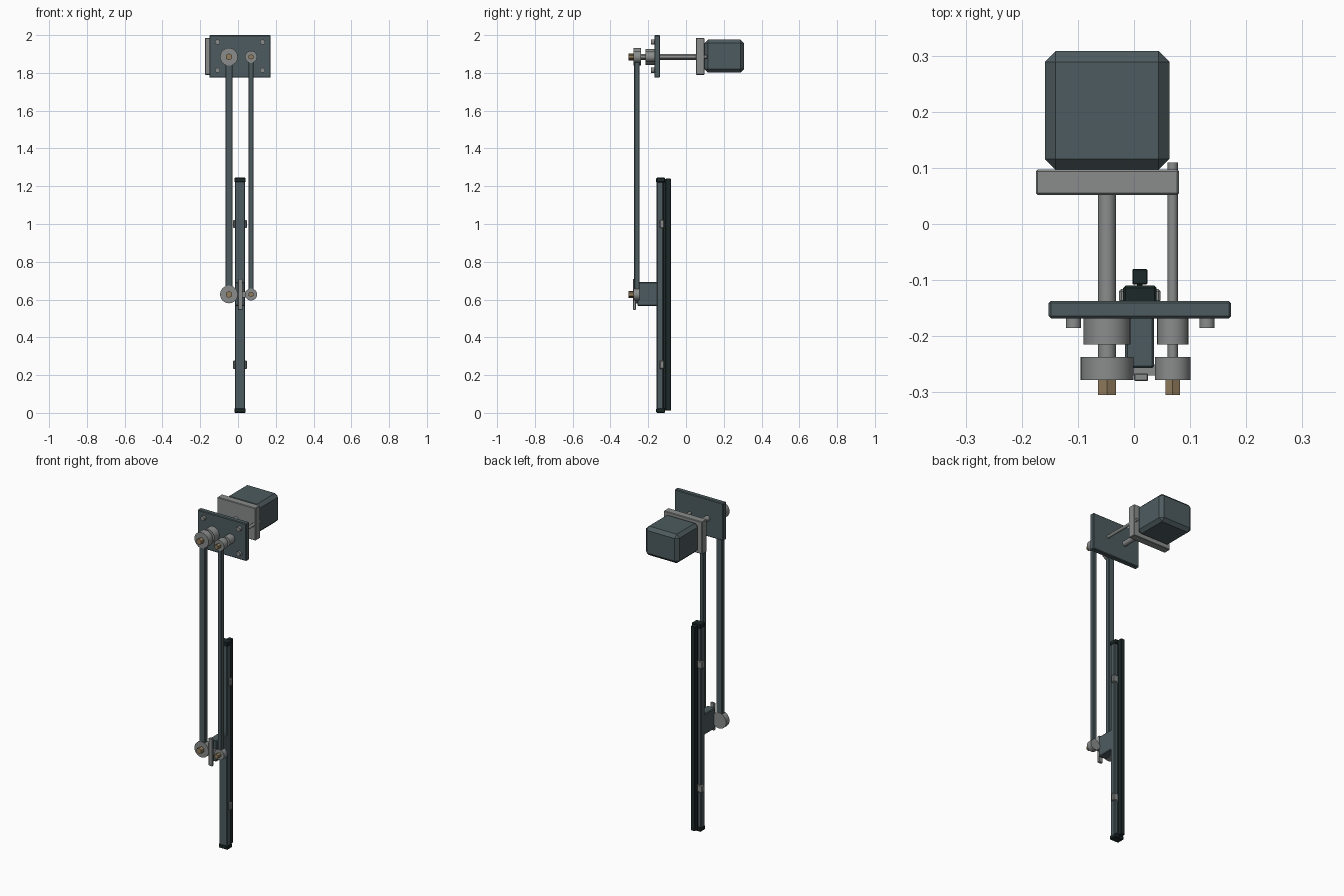
import bpy, math
from mathutils import Matrix

if "Cube" in bpy.data.objects:
    bpy.data.objects.remove(bpy.data.objects["Cube"])


def material(name, rgb):
    m = bpy.data.materials.new(name)
    m.diffuse_color = (*rgb, 1)
    m.use_nodes = True
    m.node_tree.nodes["Principled BSDF"].inputs["Base Color"].default_value = m.diffuse_color
    return m


SLATE = material("slate", (0.075, 0.105, 0.115))
DARK = material("black rubber", (0.012, 0.022, 0.022))
STEEL = material("steel", (0.25, 0.265, 0.26))
BRASS = material("brass", (0.28, 0.20, 0.11))


def finish(ob, name, mat, bevel=0.0):
    ob.name = name
    ob.data.materials.append(mat)
    if bevel:
        b = ob.modifiers.new("bevel", 'BEVEL')
        b.width, b.segments = bevel, 1
    return ob


def box(name, x, y, z, mat, bevel=0.0):
    """Box from (min, max) ranges on each axis."""
    bpy.ops.mesh.primitive_cube_add(size=1)
    ob = bpy.context.object
    r = (x, y, z)
    size = Matrix.Diagonal([b - a for a, b in r]).to_4x4()
    ob.data.transform(Matrix.Translation([(a + b) / 2 for a, b in r]) @ size)
    return finish(ob, name, mat, bevel)


def rod(name, x, z, r, y, mat, sides=24):
    """Cylinder along y."""
    bpy.ops.mesh.primitive_cylinder_add(vertices=sides, radius=r, depth=y[1] - y[0],
                                        location=(x, (y[0] + y[1]) / 2, z),
                                        rotation=(math.pi / 2, 0, 0))
    ob = finish(bpy.context.object, name, mat)
    if sides > 6:
        bpy.ops.object.shade_smooth_by_angle(angle=math.radians(30))
    return ob


TOP, LOW = 1.885, 0.627      # upper and lower pivot heights

# motor and its flange
box("motor", (-0.159, 0.063), (0.097, 0.308), (1.802, 1.976), SLATE, 0.019)
box("motor_flange", (-0.175, 0.08), (0.052, 0.097), (1.79, 1.985), STEEL, 0.003)

# mounting plate with corner bolts
box("mount_plate", (-0.152, 0.173), (-0.168, -0.137), (1.775, 2.0), SLATE, 0.004)
for x in (-0.108, 0.13):
    for z in (1.814, 1.963):
        rod("plate_bolt", x, z, 0.0135, (-0.185, -0.16), STEEL, 16)

# two pivots: x, shaft radius, shaft rear end, bush, hub, nut radius, arm half width
pivots = (("drive", -0.048, 0.016, 0.06, 0.042, 0.047, 0.0185, 0.019),
          ("idler", 0.069, 0.009, 0.11, 0.028, 0.032, 0.0145, 0.0125))
for n, x, shaft, rear, bush, hub, nut, w in pivots:
    rod(n + "_shaft", x, TOP, shaft, (-0.28, rear), STEEL)
    rod(n + "_bushing", x, TOP, bush, (-0.215, -0.165), STEEL)
    rod(n + "_upper_hub", x, TOP, hub, (-0.278, -0.237), STEEL)
    rod(n + "_lower_hub", x, LOW, hub, (-0.278, -0.245), STEEL)
    for z in (TOP, LOW):
        rod(n + "_nut", x, z, nut, (-0.305, -0.277), BRASS, 6)
    box(n + "_arm", (x - w, x + w), (-0.274, -0.246), (LOW + 0.01, TOP - 0.01), SLATE, 0.003)

# link between the lower pivots, locking strip and blade carrier
box("cross_link", (-0.048, 0.069), (-0.27, -0.25), (LOW - 0.016, LOW + 0.016), STEEL)
box("lock_strip", (0.0, 0.025), (-0.28, -0.266), (0.545, 0.71), STEEL, 0.002)
box("blade_carrier", (-0.016, 0.036), (-0.257, -0.135), (0.567, 0.692), SLATE, 0.004)

# blade rail, end caps, clips and wiping rubber
CX = 0.0105
box("blade_rail", (CX - 0.027, CX + 0.027), (-0.156, -0.12), (0.01, 1.235), SLATE, 0.004)
for z in (0.0, 1.22):
    box("end_cap", (CX - 0.03, CX + 0.03), (-0.158, -0.11), (z, z + 0.025), DARK, 0.004)
for z in (0.255, 1.0):
    box("blade_clip", (CX - 0.037, CX + 0.037), (-0.14, -0.116), (z - 0.022, z + 0.022), STEEL, 0.004)
box("rubber_neck", (CX - 0.005, CX + 0.005), (-0.122, -0.1), (0.012, 1.238), DARK)
box("rubber_blade", (CX - 0.0135, CX + 0.0135), (-0.108, -0.08), (0.012, 1.24), DARK, 0.002)
